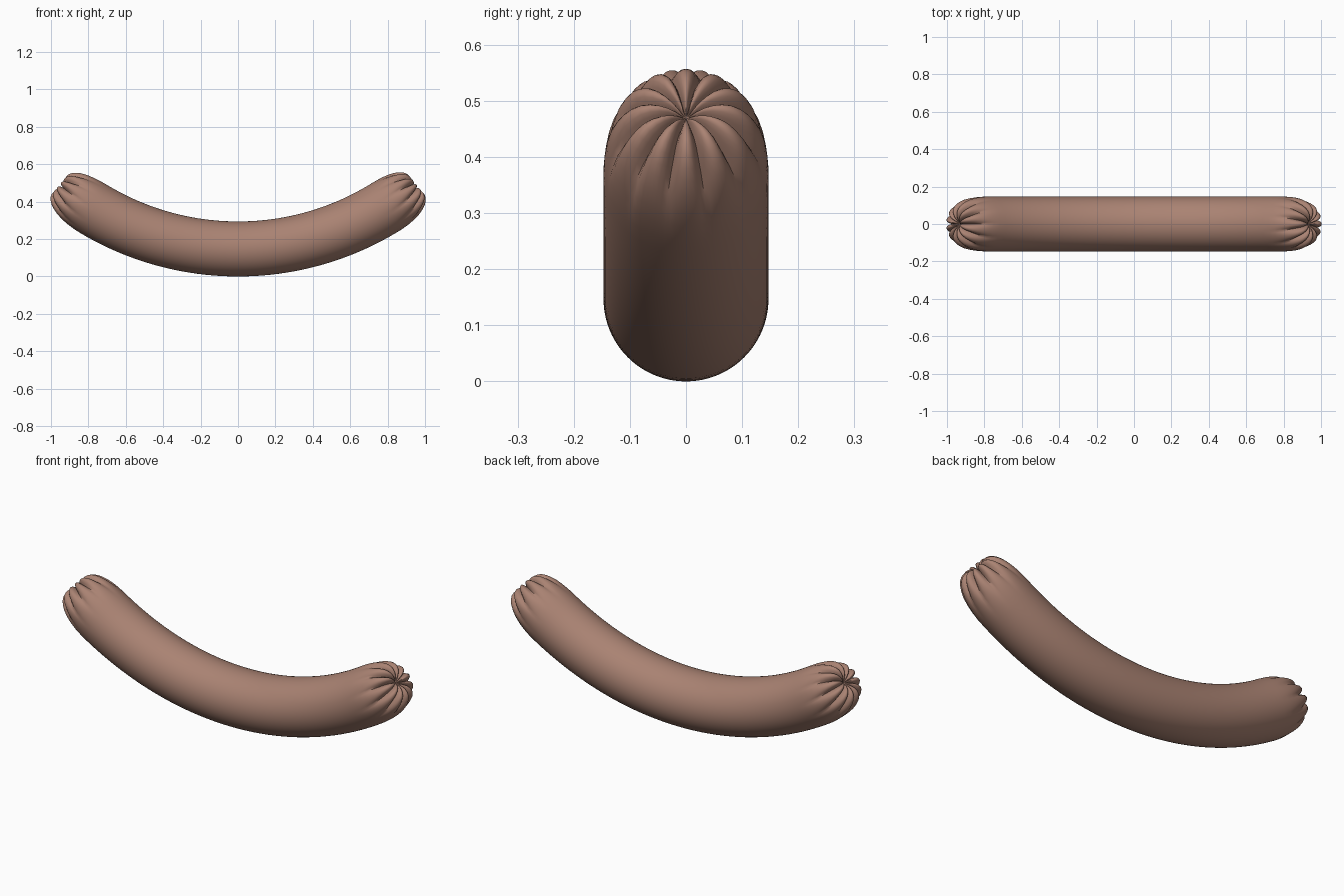
import bpy
import bmesh
from math import sin, cos, pi
from mathutils import Vector

if "Cube" in bpy.data.objects:
    bpy.data.objects.remove(bpy.data.objects["Cube"])

BEND = 1.5        # radius of the curved centre line
RADIUS = 0.147    # thickness of the body
HALF = 1.03       # arc length from the middle to each pinched tip
SEGMENTS = 96
LOBES = 12

# End profile: distance past the tip, radius, fold strength
END = [(-0.23, 0.147, 0), (-0.19, 0.147, 0.02), (-0.15, 0.145, 0.08),
       (-0.115, 0.141, 0.2), (-0.08, 0.134, 0.4), (-0.052, 0.124, 0.65),
       (-0.03, 0.113, 0.85), (-0.012, 0.099, 1), (0, 0.083, 1),
       (0.005, 0.066, 1), (0.004, 0.048, 1), (-0.002, 0.032, 0.9),
       (-0.012, 0.018, 0.7), (-0.022, 0.008, 0.3)]


def place(s, radius, angle):
    """Point on a ring around the bent centre line."""
    bend = s / BEND
    r = BEND - radius * cos(angle)
    return Vector((r * sin(bend), radius * sin(angle), RADIUS + BEND - r * cos(bend)))


def add_ring(bm, side, s, radius, fold, phase):
    verts = []
    for i in range(SEGMENTS):
        a = 2 * pi * i / SEGMENTS
        crease = fold * (1 - abs(cos(LOBES / 2 * a + phase))) ** 1.3
        verts.append(bm.verts.new(place(side * (s - 0.024 * crease),
                                        radius * (1 - 0.17 * crease), a)))
    return verts


bm = bmesh.new()
rings = []

# Left-hand pleated end, plain body, right-hand pleated end
for offset, radius, fold in reversed(END):
    rings.append(add_ring(bm, -1, HALF + offset, radius, fold, pi / 2))
body_end = HALF + END[0][0]
STEPS = 40
for i in range(1, STEPS):
    s = body_end * (2 * i / STEPS - 1)
    rings.append(add_ring(bm, 1, s, RADIUS, 0, 0))
for offset, radius, fold in END:
    rings.append(add_ring(bm, 1, HALF + offset, radius, fold, 0))

# Skin between the rings, with a closed pinch at each tip
for a, b in zip(rings, rings[1:]):
    for i in range(SEGMENTS):
        j = (i + 1) % SEGMENTS
        bm.faces.new((a[i], a[j], b[j], b[i]))
for ring, side in ((rings[0], -1), (rings[-1], 1)):
    tip = bm.verts.new(place(side * (HALF - 0.026), 0, 0))
    for i in range(SEGMENTS):
        bm.faces.new((ring[i], ring[(i + 1) % SEGMENTS], tip))
bmesh.ops.recalc_face_normals(bm, faces=bm.faces)

mesh = bpy.data.meshes.new("sausage")
bm.to_mesh(mesh)
bm.free()
sausage = bpy.data.objects.new("sausage", mesh)
bpy.context.collection.objects.link(sausage)

# Warm brown casing
casing = bpy.data.materials.new("warm_brown")
casing.use_nodes = True
colour = (0.40, 0.225, 0.17, 1)
casing.diffuse_color = colour
casing.node_tree.nodes["Principled BSDF"].inputs["Base Color"].default_value = colour
mesh.materials.append(casing)

bpy.context.view_layer.objects.active = sausage
sausage.select_set(True)
bpy.ops.object.shade_smooth_by_angle(angle=pi / 3)
